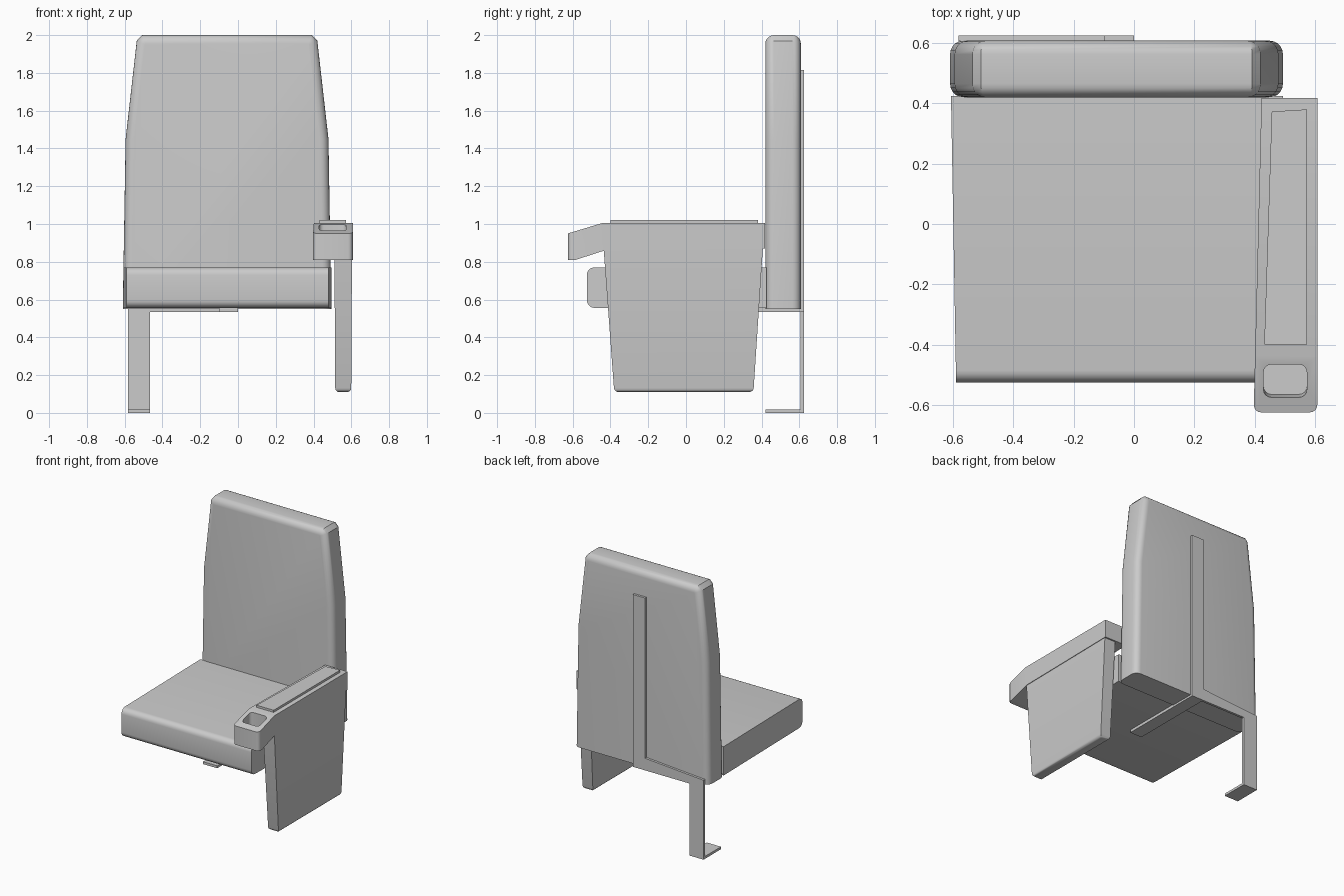
import bpy, bmesh

if "Cube" in bpy.data.objects:
    bpy.data.objects.remove(bpy.data.objects["Cube"])

AXES = {'x': lambda a, b, t: (t, a, b),
        'y': lambda a, b, t: (a, t, b),
        'z': lambda a, b, t: (a, b, t)}


def prism(name, axis, pts, lo, hi, bevels=(), warp=None):
    """Extrude a 2D profile along an axis, reshape it, then round chosen edges.
    bevels: (test on the two edge ends, radius, segments)"""
    bm = bmesh.new()
    f = AXES[axis]
    rings = [[bm.verts.new(f(a, b, t)) for a, b in pts] for t in (lo, hi)]
    bm.faces.new(rings[0])
    bm.faces.new(rings[1])
    n = len(pts)
    for i in range(n):
        j = (i + 1) % n
        bm.faces.new((rings[0][i], rings[0][j], rings[1][j], rings[1][i]))
    bmesh.ops.recalc_face_normals(bm, faces=bm.faces)
    for test, radius, segs in bevels:
        edges = [e for e in bm.edges if test(e.verts[0].co, e.verts[1].co)]
        bmesh.ops.bevel(bm, geom=edges, offset=radius, segments=segs,
                        profile=0.5, affect='EDGES')
    if warp:
        for v in bm.verts:
            warp(v.co)
    me = bpy.data.meshes.new(name)
    bm.to_mesh(me)
    bm.free()
    ob = bpy.data.objects.new(name, me)
    bpy.context.collection.objects.link(ob)
    return ob


def activate(ob):
    bpy.ops.object.select_all(action='DESELECT')
    ob.select_set(True)
    bpy.context.view_layer.objects.active = ob


def box(name, x0, x1, y0, y1, z0, z1):
    return prism(name, 'z', [(x0, y0), (x1, y0), (x1, y1), (x0, y1)], z0, z1)


# Backrest: tapered outline, rounded around the front and back rims except at the bottom
half = [(0.552, 0.55), (0.537, 1.45), (0.478, 1.97), (0.45, 2.0)]
cx = -0.058
outline = [(cx + x, z) for x, z in half] + [(cx - x, z) for x, z in reversed(half)]
rim = lambda a, b: abs(a.y - b.y) < 1e-4 and max(a.z, b.z) > 0.6
backrest = prism("backrest", 'y', outline, 0.42, 0.608, [(rim, 0.045, 5)])

# Seat cushion: slightly narrower at the front, rounded front edges
front = lambda a, b: a.y < -0.5 and b.y < -0.5 and abs(a.z - b.z) < 1e-4
seat = prism("seat_cushion", 'z',
             [(-0.59, -0.525), (0.478, -0.525), (0.495, 0.425), (-0.607, 0.425)],
             0.556, 0.77, [(front, 0.04, 5)])


# Side panel under the armrest: thinner and rounded at the bottom
def thin_panel(co):
    k = max(0.0, (0.95 - co.z) / 0.84)
    co.x = 0.557 + (co.x - 0.557) * (1 - 0.1 * k)


low = lambda a, b: a.z < 0.12 and b.z < 0.12
panel = prism("side_panel", 'x', [(-0.38, 0.11), (0.357, 0.11), (0.412, 0.95), (-0.442, 0.95)],
              0.51, 0.604, [(low, 0.022, 3)], thin_panel)


# Armrest: drooping front, inner side tapering towards the back
def taper_arm(co):
    if co.x < 0.5:
        co.x += (co.y + 0.62) * 0.025


nose = lambda a, b: a.y < -0.62 and b.y < -0.62 and abs(a.x - b.x) < 1e-4
armrest = prism("armrest", 'x',
                [(-0.625, 0.81), (-0.625, 0.95), (-0.44, 1.006), (0.418, 1.006),
                 (0.418, 0.87), (-0.43, 0.86), (-0.585, 0.81)],
                0.397, 0.608, [(nose, 0.025, 4)], taper_arm)

# Cup recess cut into the armrest
upright = lambda a, b: abs(a.z - b.z) > 0.01


def slope_front(co):
    if co.z < 0.95 and co.y < -0.53:
        co.y += 0.025


cutter = box("recess_cutter", 0.43, 0.573, -0.59, -0.466, 0.88, 1.1)
bpy.data.objects.remove(cutter)
cutter = prism("recess_cutter", 'z',
               [(0.43, -0.59), (0.573, -0.59), (0.573, -0.466), (0.43, -0.466)],
               0.88, 1.1, [(upright, 0.025, 4)], slope_front)
cutter.hide_render = True
mod = armrest.modifiers.new("recess", 'BOOLEAN')
mod.object = cutter
mod.operation = 'DIFFERENCE'
mod.solver = 'EXACT'
activate(armrest)
bpy.ops.object.modifier_apply(modifier=mod.name)
bpy.data.objects.remove(cutter)

# Raised pad on the armrest
pad = prism("armrest_pad", 'z', [(0.432, -0.4), (0.573, -0.4), (0.573, 0.38), (0.457, 0.373)],
            1.0, 1.022)

# Flat metal support: spine, cross band and leg in one strap, then seat strap and foot
strap = prism("support_strap", 'y',
              [(0, 0.535), (0, 1.815), (-0.1, 1.815), (-0.1, 0.625), (-0.582, 0.59),
               (-0.582, 0), (-0.465, 0), (-0.465, 0.535)], 0.607, 0.625)
under = box("seat_strap", -0.1, 0, -0.04, 0.61, 0.535, 0.557)
foot = box("foot_plate", -0.582, -0.465, 0.42, 0.61, 0, 0.018)

# Smooth the rounded parts, keep hard edges
for ob in (backrest, seat, panel, armrest):
    activate(ob)
    bpy.ops.object.shade_smooth_by_angle(angle=0.6)
